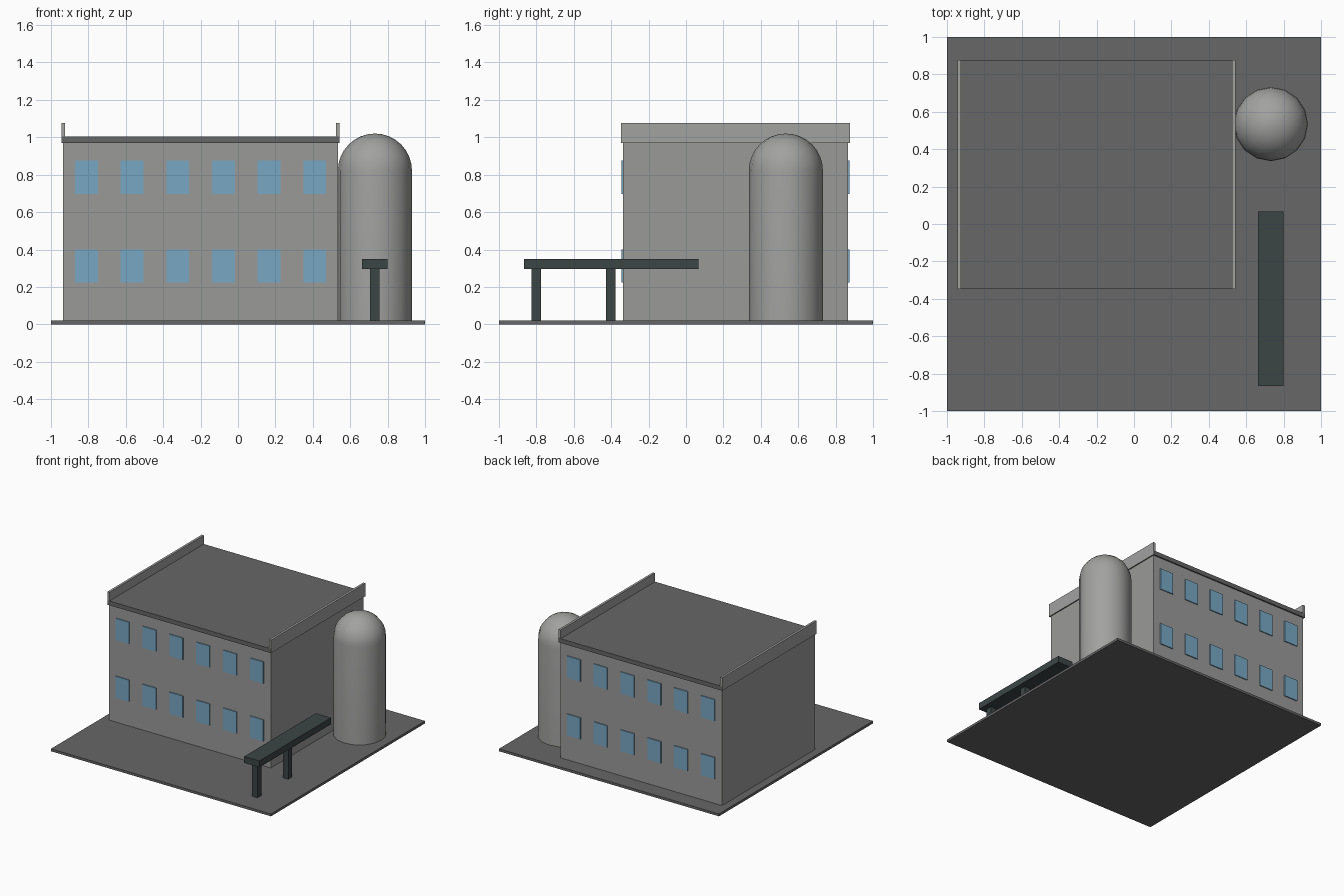
import bpy, bmesh, math

cube = bpy.data.objects.get("Cube")
if cube:
    bpy.data.objects.remove(cube, do_unlink=True)


def material(name, rgb):
    m = bpy.data.materials.new(name)
    m.use_nodes = True
    color = (*rgb, 1.0)
    m.diffuse_color = color
    m.node_tree.nodes["Principled BSDF"].inputs["Base Color"].default_value = color
    return m


wall_grey = material("wall grey", (0.32, 0.325, 0.315))
light_grey = material("light grey", (0.36, 0.36, 0.355))
dark_grey = material("dark grey", (0.135, 0.135, 0.135))
glass_blue = material("glass blue", (0.19, 0.39, 0.56))
dark_steel = material("dark steel", (0.045, 0.06, 0.06))


def finish(name, bm, mat):
    mesh = bpy.data.meshes.new(name)
    bmesh.ops.recalc_face_normals(bm, faces=bm.faces)
    bm.to_mesh(mesh)
    bm.free()
    mesh.materials.append(mat)
    obj = bpy.data.objects.new(name, mesh)
    bpy.context.collection.objects.link(obj)
    return obj


def box(name, x, y, z, mat):
    """Box from (min, max) pairs on each axis."""
    bm = bmesh.new()
    bmesh.ops.create_cube(bm, size=1)
    for v in bm.verts:
        v.co = [r[0] if c < 0 else r[1] for c, r in zip(v.co, (x, y, z))]
    return finish(name, bm, mat)


GROUND = 0.02
EAVES = 0.97
MID_X = -0.2
FRONT, BACK = -0.337, 0.867

# Ground slab and building
box("ground_slab", (-1, 1), (-1, 1), (0, GROUND), dark_grey)
box("building", (MID_X - 0.735, MID_X + 0.735), (FRONT, BACK), (GROUND, EAVES), wall_grey)
box("roof_slab", (MID_X - 0.742, MID_X + 0.742), (FRONT - 0.011, BACK + 0.011),
    (EAVES, 1.005), dark_grey)

# Parapets along both roof ends
for side, s in (("left", 1), ("right", -1)):
    edge = sorted((MID_X + s * 0.725, MID_X + s * 0.744))
    box(side + "_parapet", edge, (FRONT - 0.01, BACK + 0.01), (EAVES, 1.077), light_grey)

# Two rows of windows on the front and back
for face, y in (("front", (FRONT - 0.008, FRONT + 0.001)),
                ("back", (BACK - 0.001, BACK + 0.008))):
    for floor, z in (("lower", (0.223, 0.4)), ("upper", (0.698, 0.876))):
        for i in range(6):
            x = MID_X + (i - 2.5) * 0.244
            box(f"{face}_{floor}_window_{i + 1}", (x - 0.061, x + 0.061), y, z, glass_blue)

# Domed storage tank, a revolved profile
RADIUS, SHOULDER, RINGS = 0.198, 0.822, 8
profile = [(0, 0, GROUND), (RADIUS, 0, GROUND)]
for i in range(RINGS + 1):
    a = math.pi / 2 * i / RINGS
    profile.append((RADIUS * math.cos(a), 0, SHOULDER + RADIUS * math.sin(a)))
bm = bmesh.new()
verts = [bm.verts.new(p) for p in profile]
edges = [bm.edges.new(pair) for pair in zip(verts, verts[1:])]
bmesh.ops.spin(bm, geom=verts + edges, cent=(0, 0, 0), axis=(0, 0, 1),
               angle=math.tau, steps=16)
bmesh.ops.remove_doubles(bm, verts=bm.verts, dist=0.0005)
tank = finish("storage_tank", bm, light_grey)
tank.location = (0.732, 0.534, 0)
bpy.ops.object.select_all(action="DESELECT")
tank.select_set(True)
bpy.context.view_layer.objects.active = tank
bpy.ops.object.shade_smooth_by_angle(angle=math.radians(40))

# Pipe bridge on two posts
box("bridge_beam", (0.662, 0.8), (-0.865, 0.066), (0.297, 0.35), dark_steel)
for name, y in (("front_post", -0.8), ("rear_post", -0.402)):
    box(name, (0.706, 0.756), (y - 0.025, y + 0.025), (GROUND, 0.297), dark_steel)
